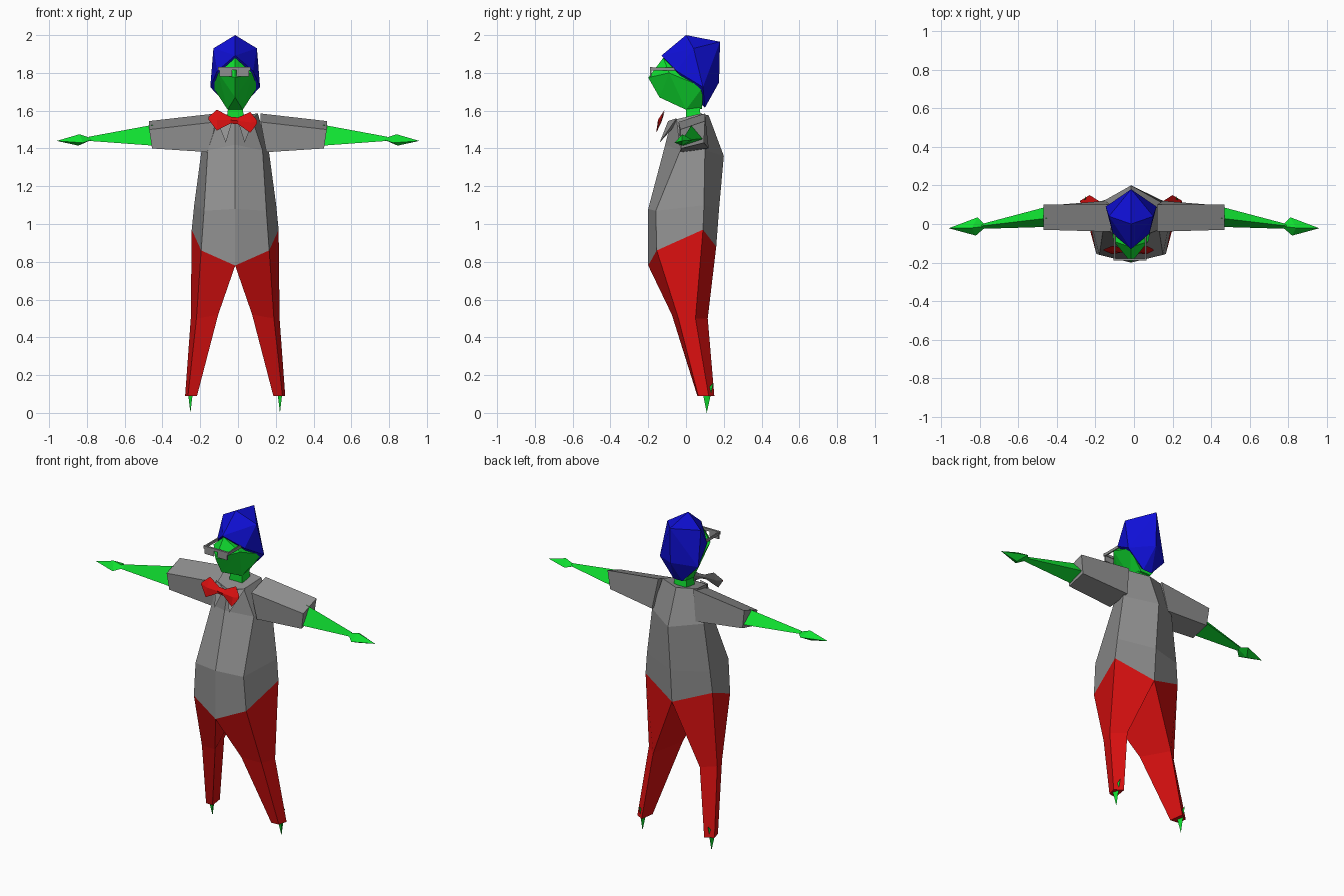
import bpy, bmesh


def material(name, rgb):
    m = bpy.data.materials.new(name)
    m.diffuse_color = (*rgb, 1)
    return m


RED = material("red", (0.7, 0.005, 0.005))
GREEN = material("green", (0.005, 0.75, 0.03))
BLUE = material("blue", (0.005, 0.005, 0.7))
GREY = material("grey", (0.28, 0.28, 0.28))


def finish(name, bm, *mats, rule=None):
    bmesh.ops.recalc_face_normals(bm, faces=bm.faces[:])
    if rule:
        for f in bm.faces:
            f.material_index = rule(f)
    me = bpy.data.meshes.new(name)
    bm.to_mesh(me)
    bm.free()
    for m in mats:
        me.materials.append(m)
    ob = bpy.data.objects.new(name, me)
    bpy.context.collection.objects.link(ob)
    return ob


def loft(name, rings, *mats, rule=None):
    """Skin a list of equal-length rings and cap both ends."""
    bm = bmesh.new()
    vs = [[bm.verts.new(p) for p in r] for r in rings]
    n = len(rings[0])
    for a, b in zip(vs, vs[1:]):
        for i in range(n):
            j = (i + 1) % n
            bm.faces.new((a[i], a[j], b[j], b[i]))
    bm.faces.new(vs[0])
    bm.faces.new(vs[-1])
    bmesh.ops.remove_doubles(bm, verts=bm.verts[:], dist=0.0005)
    return finish(name, bm, *mats, rule=rule)


def hull(name, pts, mat):
    bm = bmesh.new()
    for p in pts:
        bm.verts.new(p)
    res = bmesh.ops.convex_hull(bm, input=bm.verts[:])
    bmesh.ops.delete(bm, geom=[v for v in bm.verts if not v.link_faces],
                     context='VERTS')
    return finish(name, bm, mat)


def box(name, x, y, z, mat):
    return hull(name, [(a, b, c) for a in x for b in y for c in z], mat)


def both(cx, w, y, z):
    return [(cx - w, y, z), (cx + w, y, z)]


def hexagon(front, corner, side, back, cx=-0.015):
    """Six-sided ring: front (y,z), corner and side (half width,y,z), back (y,z)."""
    (cl, cr), (sl, sr) = both(cx, *corner), both(cx, *side)
    return [(cx, *front), cr, sr, (cx, *back), sl, cl]


# shirt body
loft("shirt", [
    hexagon((-0.20, 0.78), (0.18, -0.155, 0.86), (0.23, 0.09, 0.97), (0.16, 0.88)),
    hexagon((-0.20, 1.08), (0.165, -0.16, 1.07), (0.217, 0.095, 1.10), (0.175, 1.08)),
    hexagon((-0.11, 1.42), (0.145, -0.03, 1.39), (0.178, 0.10, 1.39), (0.20, 1.36)),
    hexagon((-0.08, 1.54), (0.09, -0.05, 1.555), (0.12, 0.08, 1.585), (0.12, 1.575)),
], GREY)

for s, side in ((-1, "left"), (1, "right")):
    # sleeves
    loft(side + "_sleeve", [
        [(s * 0.12, -0.04, 1.54), (s * 0.12, 0.10, 1.585),
         (s * 0.15, 0.12, 1.40), (s * 0.15, -0.03, 1.38)],
        [(s * 0.47, -0.03, 1.50), (s * 0.47, 0.10, 1.545),
         (s * 0.455, 0.095, 1.43), (s * 0.455, -0.025, 1.40)]], GREY)
    # arm
    loft(side + "_arm", [
        [(s * 0.45, 0.03, 1.525), (s * 0.45, 0.09, 1.45), (s * 0.45, -0.015, 1.415)],
        [(s * 0.79, -0.01, 1.462), (s * 0.79, 0.0, 1.447), (s * 0.79, -0.025, 1.44)],
    ], GREEN)
    # hand
    hull(side + "_hand", [
        (s * 0.765, -0.012, 1.45), (s * 0.84, -0.02, 1.475), (s * 0.81, 0.035, 1.445),
        (s * 0.82, -0.06, 1.43), (s * 0.845, -0.02, 1.415), (s * 0.96, -0.022, 1.44)], GREEN)
    # trouser leg
    c = -0.015
    loft(side + "_trouser_leg", [
        [(c, -0.20, 0.78), (c + s * 0.18, -0.155, 0.86),
         (c + s * 0.23, 0.09, 0.97), (c, 0.16, 0.88)],
        [(c + s * 0.09, -0.075, 0.52), (c + s * 0.205, -0.04, 0.50),
         (c + s * 0.235, 0.05, 0.50), (c + s * 0.16, 0.115, 0.50)],
        [(c + s * 0.202, 0.06, 0.09), (c + s * 0.25, 0.065, 0.09),
         (c + s * 0.265, 0.12, 0.09), (c + s * 0.215, 0.15, 0.09)]], RED)
    # pointed foot
    x = c + s * 0.237
    hull(side + "_foot", [
        (x - 0.012, 0.09, 0.10), (x + 0.012, 0.09, 0.10), (x, 0.125, 0.10),
        (x, 0.145, 0.16), (x, 0.11, 0.0)], GREEN)
    # collar flap
    hull(side + "_collar", [
        (c + s * 0.015, -0.095, 1.545), (c + s * 0.10, -0.05, 1.56),
        (c + s * 0.05, -0.14, 1.43), (c + s * 0.06, -0.05, 1.53)], GREY)

# neck
loft("neck", [
    [(-0.06, 0.0, 1.55), (0.03, 0.0, 1.55), (0.03, 0.08, 1.55), (-0.06, 0.08, 1.55)],
    [(-0.05, 0.0, 1.64), (0.025, 0.0, 1.64), (0.025, 0.07, 1.64), (-0.05, 0.07, 1.64)],
], GREEN)

# head
c = -0.015
hull("head", [(c, -0.20, 1.775), (c, -0.12, 1.88), (c, -0.14, 1.67), (c, 0.10, 1.85)]
     + both(c, 0.118, 0.09, 1.725) + both(c, 0.09, -0.09, 1.80)
     + both(c, 0.04, 0.0, 1.605) + both(c, 0.035, 0.085, 1.61), GREEN)

# hair
hull("hair", [(c, 0.0, 2.0), (c, 0.18, 1.965), (c, 0.175, 1.75), (c, -0.13, 1.892)]
     + both(c, 0.115, 0.04, 1.93) + both(c, 0.132, 0.09, 1.725)
     + both(c, 0.095, -0.05, 1.81) + both(c, 0.03, 0.10, 1.615), BLUE)

# glasses: bar, lenses and temples
box("glasses_bar", (-0.105, 0.065), (-0.19, -0.178), (1.815, 1.83), GREY)
for s, side in ((-1, "left"), (1, "right")):
    x = -0.02 + s * 0.045
    box(side + "_lens", (x - 0.032, x + 0.032), (-0.19, -0.182), (1.782, 1.825), GREY)
    x = -0.02 + s * 0.08
    box(side + "_temple", (x - 0.004, x + 0.004), (-0.19, -0.05), (1.812, 1.828), GREY)


# bow tie, red in front and grey behind
def bow_ring(x, z, h, bulge):
    return [(x, -0.135 + h * 0.4, z + h), (x, -0.137 - bulge, z),
            (x, -0.135 - h * 0.4, z - h), (x, -0.131, z)]


loft("bow_tie", [
    bow_ring(-0.157, 1.56, 0.006, 0.0), bow_ring(-0.112, 1.55, 0.055, 0.008),
    bow_ring(-0.04, 1.55, 0.018, 0.012), bow_ring(0.0, 1.546, 0.018, 0.012),
    bow_ring(0.065, 1.538, 0.055, 0.008), bow_ring(0.10, 1.54, 0.01, 0.0),
], RED, GREY, rule=lambda f: int(f.normal.y > 0))
